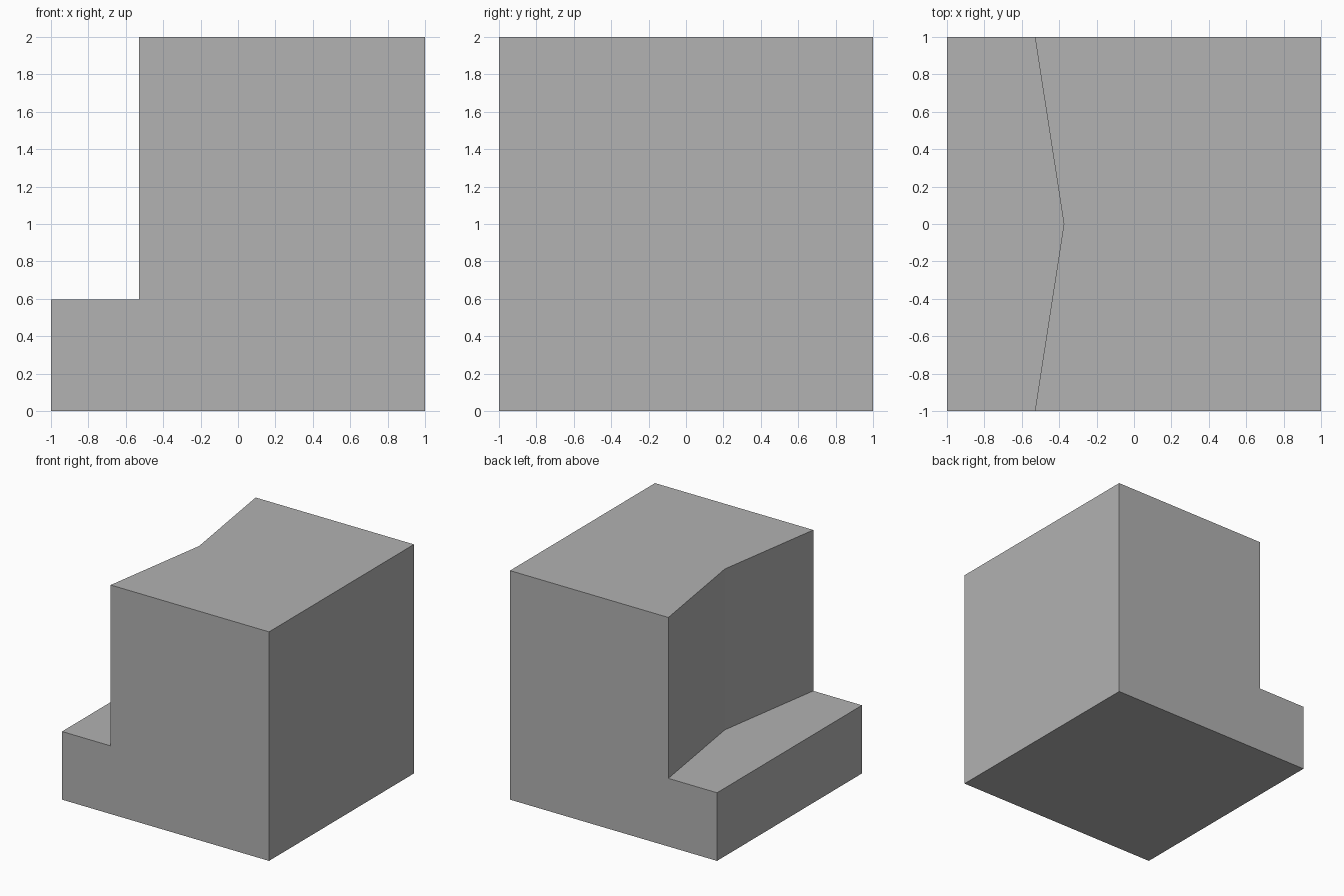
import bpy
import bmesh

cube = bpy.data.objects.get("Cube")
if cube:
    bpy.data.objects.remove(cube, do_unlink=True)

SHELF_Z = 0.595    # height of the low shelf
EDGE_X = -0.53     # riser position at front and back
VALLEY_X = -0.375  # riser position at the middle crease


def flat_material(name, colour):
    mat = bpy.data.materials.new(name)
    mat.use_nodes = True
    mat.diffuse_color = colour
    mat.node_tree.nodes["Principled BSDF"].inputs["Base Color"].default_value = colour
    return mat


def prism(name, outline, bottom, top):
    """Extrude an outline in x and y between two heights."""
    bm = bmesh.new()
    base = bm.faces.new([bm.verts.new((x, y, bottom)) for x, y in outline])
    extruded = bmesh.ops.extrude_face_region(bm, geom=[base], use_keep_orig=True)["geom"]
    raised = [v for v in extruded if isinstance(v, bmesh.types.BMVert)]
    bmesh.ops.translate(bm, verts=raised, vec=(0, 0, top - bottom))
    bmesh.ops.recalc_face_normals(bm, faces=bm.faces)
    mesh = bpy.data.meshes.new(name)
    bm.to_mesh(mesh)
    bm.free()
    obj = bpy.data.objects.new(name, mesh)
    bpy.context.collection.objects.link(obj)
    return obj


# Solid block
block = prism("stepped_block", [(-1, -1), (1, -1), (1, 1), (-1, 1)], 0, 2)
block.data.materials.append(flat_material("plain grey", (0.445, 0.445, 0.445, 1)))

# Notch cutter with a creased inner wall, run past the block on its open sides
reach = 1.2
outer_x = VALLEY_X + (EDGE_X - VALLEY_X) * reach
notch = prism("notch_cutter",
              [(-reach, -reach), (outer_x, -reach), (VALLEY_X, 0),
               (outer_x, reach), (-reach, reach)], SHELF_Z, 2 + reach)
notch.hide_render = True

# Cut the notch, then discard the cutter
cut = block.modifiers.new("notch", 'BOOLEAN')
cut.operation = 'DIFFERENCE'
cut.solver = 'EXACT'
cut.object = notch
bpy.context.view_layer.objects.active = block
block.select_set(True)
bpy.ops.object.modifier_apply(modifier=cut.name)
bpy.data.objects.remove(notch, do_unlink=True)
